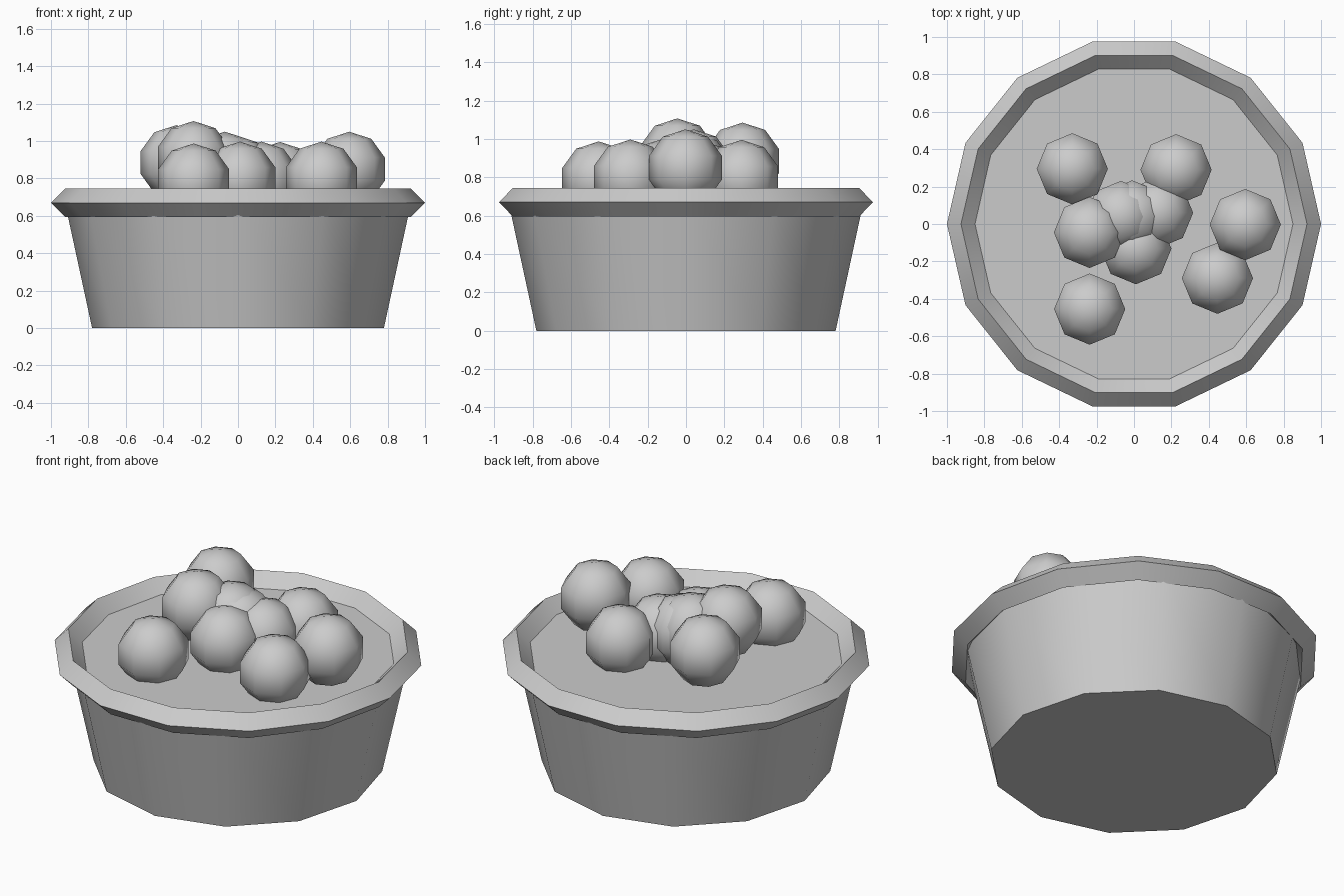
import bpy
from math import radians

if "Cube" in bpy.data.objects:
    bpy.data.objects.remove(bpy.data.objects["Cube"])

RIM_Z = 0.67


def finish(name, angle):
    ob = bpy.context.object
    ob.name = name
    bpy.ops.object.shade_smooth_by_angle(angle=radians(angle))
    return ob


# Tapered twelve-sided pot; its closed top is the filling surface
bpy.ops.mesh.primitive_cone_add(vertices=12, radius1=0.78, radius2=0.925,
                                depth=RIM_Z, location=(0, 0, RIM_Z / 2))
pot = finish("pot", 40)
# put a corner on each axis (a corner already lies on y, and 90 is a multiple of 30)

# Fourteen-sided rim with a diamond cross-section
bpy.ops.mesh.primitive_torus_add(major_segments=14, minor_segments=4,
                                 major_radius=0.925, minor_radius=0.075,
                                 location=(0, 0, RIM_Z))
finish("rim", 40)

# Round pieces heaped on top
BALLS = [
    (-0.33, 0.295, 0.885),
    (0.225, 0.29, 0.795),
    (0.595, -0.003, 0.85),
    (0.446, -0.29, 0.797),
    (-0.237, -0.455, 0.787),
    (-0.238, -0.045, 0.907),
    (-0.07, 0.04, 0.85),
    (-0.01, 0.043, 0.83),
    (0.126, 0.06, 0.797),
    (0.01, -0.132, 0.797),
]
for i, pos in enumerate(BALLS, 1):
    bpy.ops.mesh.primitive_uv_sphere_add(segments=8, ring_count=5,
                                         radius=0.2, location=pos)
    finish(f"ball_{i}", 80)
